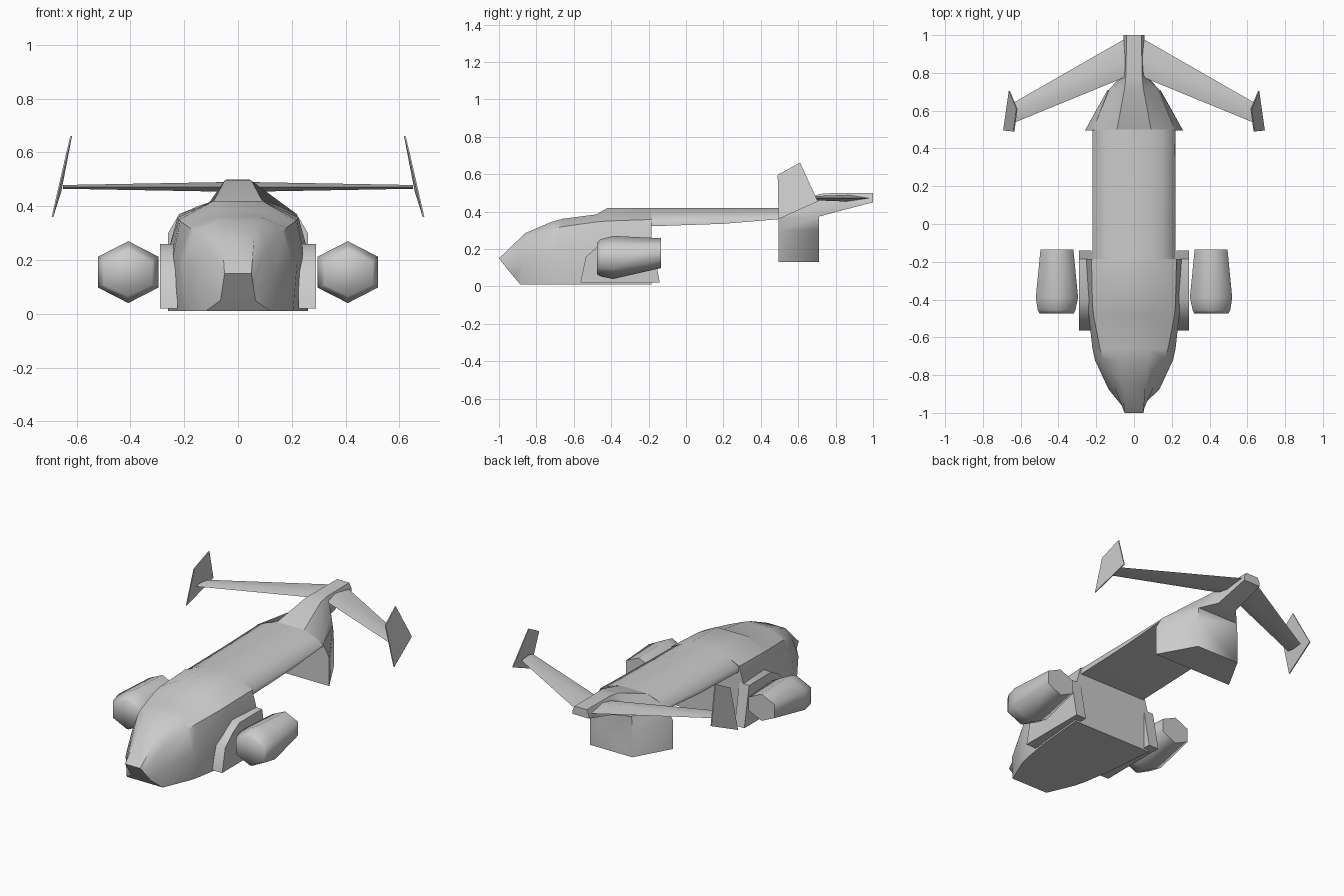
import bpy, bmesh, math

if "Cube" in bpy.data.objects:
    bpy.data.objects.remove(bpy.data.objects["Cube"])

def loft(name, loops, angle=60):
    """Skin a list of closed point loops and cap both ends."""
    bm = bmesh.new()
    rings = [[bm.verts.new(p) for p in loop] for loop in loops]
    n = len(rings[0])
    for a, b in zip(rings, rings[1:]):
        for i in range(n):
            j = (i + 1) % n
            bm.faces.new((a[i], a[j], b[j], b[i]))
    bm.faces.new(rings[0])
    bm.faces.new(rings[-1])
    bmesh.ops.recalc_face_normals(bm, faces=bm.faces)
    me = bpy.data.meshes.new(name)
    bm.to_mesh(me)
    bm.free()
    ob = bpy.data.objects.new(name, me)
    bpy.context.collection.objects.link(ob)
    bpy.ops.object.select_all(action='DESELECT')
    bpy.context.view_layer.objects.active = ob
    ob.select_set(True)
    bpy.ops.object.shade_smooth_by_angle(angle=math.radians(angle))
    return ob

def sym(half):
    """Close a right-hand half profile with its mirror image."""
    return half + [(-x, y, z) for x, y, z in reversed(half)]

def at(y, *xz):
    return sym([(x, y, z) for x, z in xz])

# Cabin: slanted nose growing into a wide flat-bottomed hull
loft("cabin", [
    sym([(.065, -.92, .05), (.06, -.947, .083), (.055, -.973, .117), (.05, -1, .15)]),
    sym([(.12, -.885, .01), (.135, -.875, .13), (.105, -.86, .235), (.06, -.86, .285)]),
    at(-.72, (.19, .01), (.207, .18), (.165, .305), (.075, .345)),
    at(-.66, (.205, .01), (.22, .19), (.18, .32), (.08, .362)),
    at(-.48, (.235, .01), (.24, .22), (.215, .345), (.085, .385)),
    at(-.42, (.24, .01), (.243, .23), (.22, .35), (.09, .42)),
    at(-.185, (.26, .01), (.255, .25), (.225, .358), (.09, .42)),
], 42)

# Boom running back from the cabin
loft("boom", [
    at(-.185, (.22, .322), (.22, .355), (.15, .393), (.09, .42)),
    at(.2, (.22, .335), (.22, .36), (.15, .395), (.09, .42)),
    at(.5, (.22, .36), (.217, .37), (.15, .4), (.09, .42)),
], 70)

# Tail cone rising to a slim stub
loft("tail", [
    at(.5, (.22, .36), (.217, .372), (.09, .42)),
    at(.715, (.13, .375), (.11, .41), (.05, .495)),
    at(.79, (.062, .395), (.055, .46), (.042, .5)),
    at(1, (.055, .45), (.055, .47), (.04, .5)),
], 35)

# Tapered block hanging below the tail
loft("rear_block", [
    at(.495, (.26, .13), (.26, .30), (.218, .372)),
    at(.71, (.14, .13), (.14, .30), (.135, .375)),
], 65)

def hexagon(cx, y, cz, w, h):
    """Point-up hexagon with half width w and half height h."""
    r = w / math.cos(math.radians(30))
    return [(cx + r * math.cos(math.radians(30 + 60 * i)), y,
             cz + h * math.sin(math.radians(30 + 60 * i))) for i in range(6)]

for side, s in (("right", 1), ("left", -1)):
    # Side panel between hull and engine
    outline = [(-.565, .02), (-.535, .16), (-.46, .225), (-.40, .26), (-.185, .26), (-.14, .02)]
    loft(side + "_side_panel", [[(s * x, y, z) for y, z in outline] for x in (.225, .29)])

    # Six-sided engine pod
    loft(side + "_engine", [
        hexagon(s * .41, -.475, .15, .09, .085),
        hexagon(s * .41, -.455, .153, .1, .1),
        hexagon(s * .408, -.39, .155, .112, .115),
        hexagon(s * .408, -.135, .178, .087, .08)], 68)

    # Thin forward-swept tail wing
    loft(side + "_tail_wing", [
        [(s * x, a, .472), (s * x, a + (b - a) * .4, .473 + t),
         (s * x, b, .472), (s * x, a + (b - a) * .4, .471 - t)]
        for x, a, b, t in ((.04, .78, .985, .017), (.65, .53, .635, .006))], 40)

    # Leaning tip fin
    fin = [(.69, .495, .36), (.66, .705, .455), (.62, .61, .662), (.636, .49, .597)]
    loft(side + "_tip_fin", [[(s * (x + d), y, z) for x, y, z in fin] for d in (-.003, .003)])
